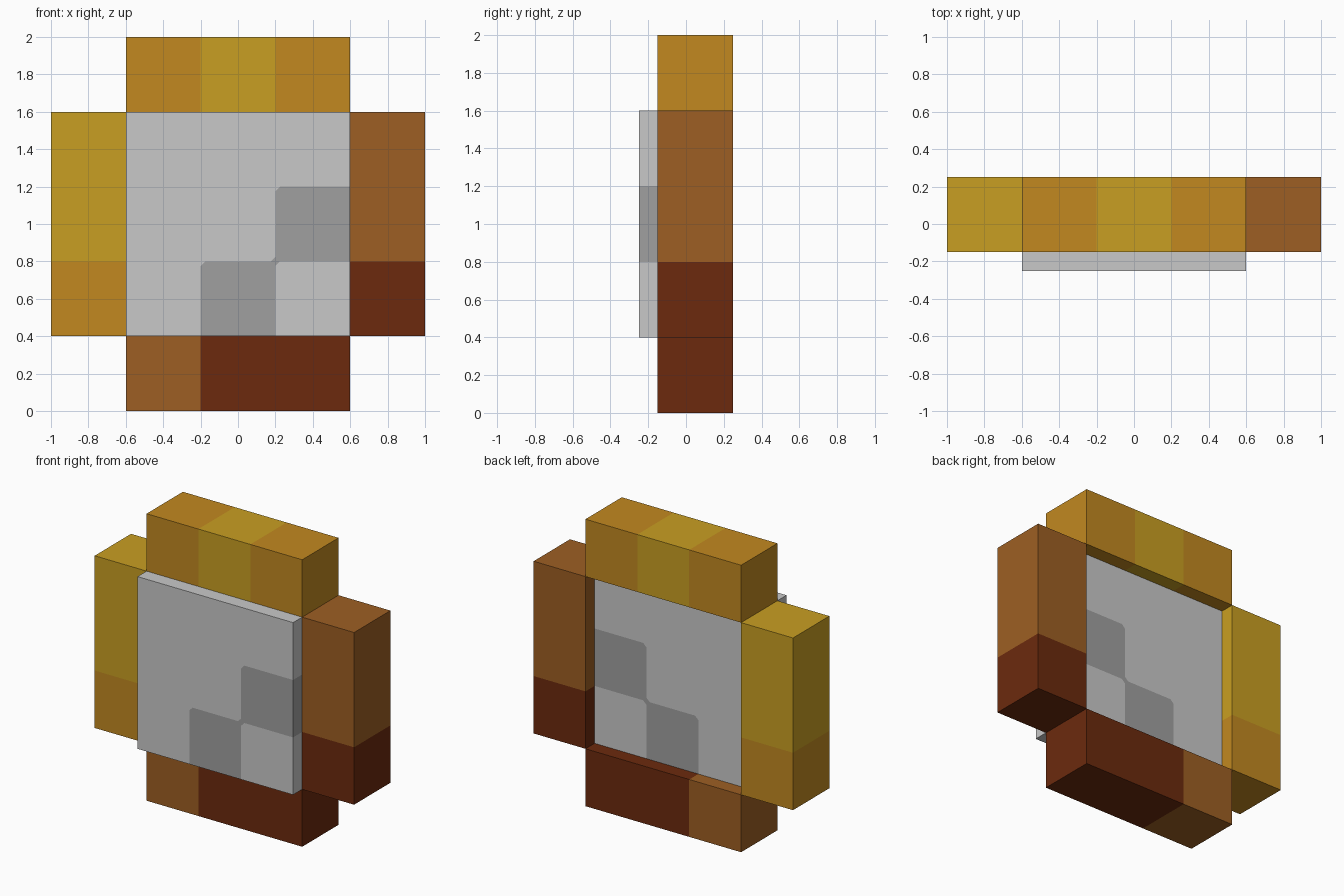
import bpy, bmesh
from mathutils import Vector

if "Cube" in bpy.data.objects:
    bpy.data.objects.remove(bpy.data.objects["Cube"])


def material(name, r, g, b):
    lin = lambda c: ((c / 255 + 0.055) / 1.055) ** 2.4
    m = bpy.data.materials.new(name)
    m.diffuse_color = (lin(r), lin(g), lin(b), 1)
    m.use_nodes = True
    m.node_tree.nodes["Principled BSDF"].inputs["Base Color"].default_value = m.diffuse_color
    return m


YELLOW = material("yellow gold", 201, 159, 34)
ORANGE = material("orange gold", 194, 137, 32)
BROWN = material("warm brown", 157, 95, 35)
DARK = material("dark red brown", 108, 42, 13)
LIGHT_GREY = material("light grey", 201, 201, 201)
DARK_GREY = material("dark grey", 160, 160, 160)


def slab(name, x, y, z, mats, rule, round_points=()):
    """Box cut on the 0.4 grid; rule(cx, cz) picks each face's material."""
    bm = bmesh.new()
    bmesh.ops.create_cube(bm, size=1)
    for v in bm.verts:
        for i, (lo, hi) in enumerate((x, y, z)):
            v.co[i] = lo if v.co[i] < 0 else hi
    cuts = [(Vector((c, 0, 0)), Vector((1, 0, 0))) for c in (-0.2, 0.2) if x[0] < c < x[1]]
    cuts += [(Vector((0, 0, c)), Vector((0, 0, 1))) for c in (0.8, 1.2) if z[0] < c < z[1]]
    for co, no in cuts:
        bmesh.ops.bisect_plane(bm, geom=bm.verts[:] + bm.edges[:] + bm.faces[:],
                               plane_co=co, plane_no=no, dist=1e-5)
    # Round the patch corners on the front and back faces
    near = lambda co, p, d: abs(co.x - p[0]) < d and abs(co.z - p[1]) < d
    picked = [v for v in bm.verts if any(near(v.co, p, 1e-3) for p in round_points)]
    if picked:
        bmesh.ops.bevel(bm, geom=picked, offset=0.025, offset_type='OFFSET',
                        segments=1, profile=0.5, affect='VERTICES')
    bmesh.ops.recalc_face_normals(bm, faces=bm.faces[:])
    for f in bm.faces:
        c = f.calc_center_median()
        corner = [m for (px, pz, m) in round_points if near(c, (px, pz), 0.02)]
        f.material_index = corner[0] if corner else rule(c.x, c.z)
    me = bpy.data.meshes.new(name)
    bm.to_mesh(me)
    bm.free()
    for m in mats:
        me.materials.append(m)
    ob = bpy.data.objects.new(name, me)
    bpy.context.collection.objects.link(ob)
    return ob


# Four frame bars, shaded from gold at upper left to dark at lower right
D = (-0.15, 0.25)
slab("top_bar", (-0.6, 0.6), D, (1.6, 2.0), [ORANGE, YELLOW], lambda x, z: int(abs(x) < 0.19))
# End bars: the middle of an uncut end face takes the colour of its end
slab("bottom_bar", (-0.6, 0.6), D, (0.0, 0.4), [BROWN, DARK], lambda x, z: int(x > -0.2))
slab("left_bar", (-1.0, -0.6), D, (0.4, 1.6), [ORANGE, YELLOW], lambda x, z: int(z > 0.8))
slab("right_bar", (0.6, 1.0), D, (0.4, 1.6), [DARK, BROWN], lambda x, z: int(z > 0.8))


# Grey centre panel with two darker square patches stepping diagonally
def patch(x, z):
    return int((x > 0.2 and 0.8 < z < 1.2) or (abs(x) < 0.2 and z < 0.8))


slab("centre_panel", (-0.6, 0.6), (-0.25, 0.15), (0.4, 1.6), [LIGHT_GREY, DARK_GREY], patch,
     round_points=((0.2, 1.2, 0), (-0.2, 0.8, 0), (0.2, 0.8, 1)))
